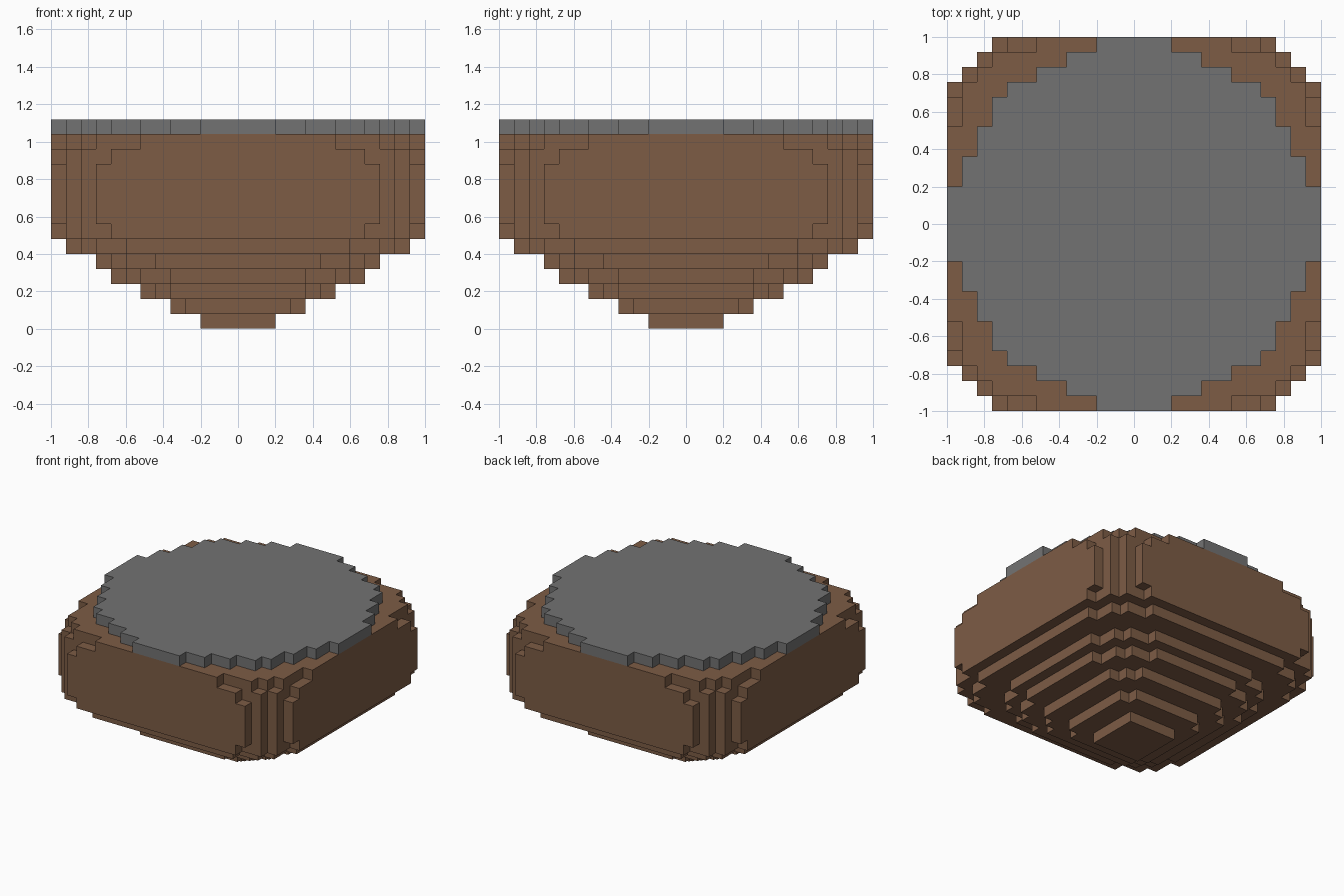
import bpy
import bmesh

if "Cube" in bpy.data.objects:
    bpy.data.objects.remove(bpy.data.objects["Cube"], do_unlink=True)

UNIT = 0.08  # edge length of one block


def make_material(name, rgb):
    mat = bpy.data.materials.new(name)
    mat.use_nodes = True
    mat.diffuse_color = (*rgb, 1)
    mat.node_tree.nodes["Principled BSDF"].inputs["Base Color"].default_value = (*rgb, 1)
    return mat


def stepped_outline(corners):
    """Closed stair outline from the outer corner blocks of one eighth."""
    steps = corners + [(b, a) for a, b in reversed(corners) if a != b]
    quarter = []
    for k, (a, b) in enumerate(steps):
        if k:
            quarter.append((a + 0.5, steps[k - 1][1] + 0.5))  # inner corner
        quarter.append((a + 0.5, b + 0.5))
    outline = []
    for _ in range(4):
        outline += quarter
        quarter = [(-y, x) for x, y in quarter]
    return outline


def add_slab(bm, corners, bottom, top):
    outline = stepped_outline(corners)
    low, high = ([bm.verts.new((x * UNIT, y * UNIT, level * UNIT)) for x, y in outline]
                 for level in (bottom, top))
    bm.faces.new(low[::-1])
    bm.faces.new(high)
    for k in range(len(outline)):
        n = (k + 1) % len(outline)
        bm.faces.new((low[k], low[n], high[n], high[k]))


def make_part(name, slabs, mat):
    bm = bmesh.new()
    for bottom, top, corners in slabs:
        add_slab(bm, corners, bottom, top)
    mesh = bpy.data.meshes.new(name)
    bm.to_mesh(mesh)
    bm.free()
    mesh.materials.append(mat)
    obj = bpy.data.objects.new(name, mesh)
    bpy.context.collection.objects.link(obj)
    return obj


# Rounded body: bottom level, top level, corner blocks
body_slabs = [
    (0, 1, [(2, 2)]),
    (1, 2, [(4, 3)]),
    (2, 3, [(6, 4), (5, 5)]),
    (3, 4, [(8, 4), (7, 6)]),
    (4, 5, [(9, 5), (8, 7)]),
    (5, 6, [(11, 7), (10, 9)]),
    (6, 7, [(12, 8), (11, 10)]),
    (7, 11, [(12, 9), (11, 10)]),
    (11, 12, [(12, 8), (11, 10)]),
    (12, 13, [(12, 6), (11, 9), (10, 10)]),
]
make_part("earth_body", body_slabs, make_material("brown earth", (0.205, 0.107, 0.060)))

# Round slab on top
disc_slabs = [(13, 14, [(12, 2), (11, 4), (10, 6), (9, 8)])]
make_part("stone_top", disc_slabs, make_material("grey stone", (0.171, 0.171, 0.171)))
